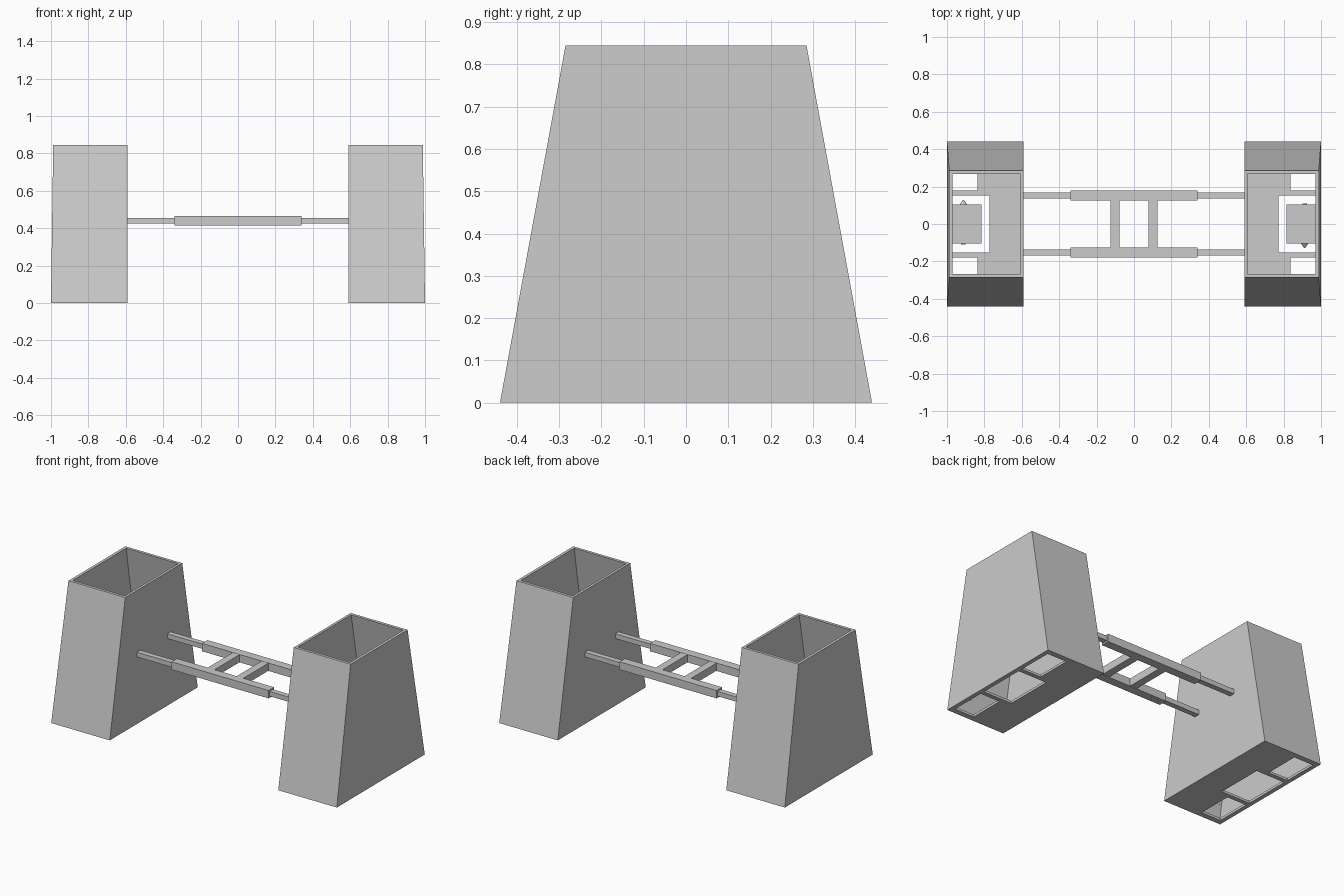
import bpy, bmesh, math
from mathutils import Matrix

old = bpy.data.objects.get("Cube")
if old:
    bpy.data.objects.remove(old, do_unlink=True)

GREY = bpy.data.materials.new("light_grey")
GREY.use_nodes = True
COLOUR = (0.6, 0.6, 0.6, 1)
GREY.diffuse_color = COLOUR
for node in GREY.node_tree.nodes:
    if node.type == 'BSDF_PRINCIPLED':
        node.inputs["Base Color"].default_value = COLOUR


def finish(name, bm):
    bmesh.ops.recalc_face_normals(bm, faces=bm.faces)
    mesh = bpy.data.meshes.new(name)
    bm.to_mesh(mesh)
    bm.free()
    mesh.materials.append(GREY)
    ob = bpy.data.objects.new(name, mesh)
    bpy.context.collection.objects.link(ob)
    return ob


def frustum(name, low, high):
    """Tapered block; low and high are (z, x0, x1, y0, y1)."""
    bm = bmesh.new()
    rings = [[bm.verts.new(p) for p in
              ((x0, y0, z), (x1, y0, z), (x1, y1, z), (x0, y1, z))]
             for z, x0, x1, y0, y1 in (low, high)]
    for ring in rings:
        bm.faces.new(ring)
    for i in range(4):
        j = (i + 1) % 4
        bm.faces.new((rings[0][i], rings[0][j], rings[1][j], rings[1][i]))
    return finish(name, bm)


def box(name, x0, x1, y0, y1, z0, z1):
    return frustum(name, (z0, x0, x1, y0, y1), (z1, x0, x1, y0, y1))


def rod(name, r1, r2, depth, matrix, sides=12):
    bm = bmesh.new()
    bmesh.ops.create_cone(bm, cap_ends=True, segments=sides, radius1=r1,
                          radius2=r2, depth=depth, matrix=matrix)
    return finish(name, bm)


def cut(ob, cutters):
    """Subtract each cutter, bake the result and discard the cutters."""
    for c in cutters:
        c.hide_render = True
        mod = ob.modifiers.new("cut", 'BOOLEAN')
        mod.operation, mod.solver, mod.object = 'DIFFERENCE', 'EXACT', c
    bpy.context.view_layer.update()
    graph = bpy.context.evaluated_depsgraph_get()
    baked = bpy.data.meshes.new_from_object(ob.evaluated_get(graph))
    ob.modifiers.clear()
    ob.data = baked
    for c in cutters:
        bpy.data.objects.remove(c, do_unlink=True)


TOP = 0.845
TURN_Y = Matrix.Rotation(-math.pi / 2, 4, 'X')

# Towers: the right one is the left one turned half round
for side, angle in (("left", 0), ("right", math.pi)):
    tower = frustum(side + "_tower", (0, 0.59, 1.0, -0.44, 0.44),
                    (TOP, 0.59, 0.988, -0.285, 0.285))
    # Hollow inside and floor openings
    cutters = [frustum("hollow", (0.015, 0.606, 0.982, -0.42, 0.42),
                       (TOP + 0.01, 0.606, 0.97, -0.265, 0.265)),
               box("middle_hole", 0.772, 0.973, -0.152, 0.152, -0.1, 0.1)]
    for s in (-1, 1):
        y0, y1 = sorted((s * 0.18, s * 0.405))
        cutters.append(box("corner_hole", 0.836, 0.973, y0, y1, -0.1, 0.1))
    cut(tower, cutters)

    # Housing on the outer wall with its small pointed shaft
    parts = [tower,
             box(side + "_housing", 0.815, 0.975, -0.104, 0.104, 0.36, 0.5),
             rod(side + "_shaft", 0.02, 0.004, 0.024,
                 Matrix.Translation((0.912, -0.115, 0.43)) @
                 Matrix.Rotation(math.pi / 2, 4, 'X')),
             rod(side + "_shaft_stub", 0.012, 0.012, 0.006,
                 Matrix.Translation((0.912, 0.106, 0.43)) @ TURN_Y)]
    for ob in parts:
        ob.data.transform(Matrix.Rotation(angle, 4, 'Z'))

# Bridge: sleeves with sliding rods, joined by two cross bars
for end, s in (("back", 1), ("front", -1)):
    y = s * 0.1525
    sleeve = box(end + "_sleeve", -0.34, 0.34, y - 0.027, y + 0.027, 0.415, 0.465)
    cut(sleeve, [rod("screw_hole", 0.006, 0.006, 0.02,
                     Matrix.Translation((x, y, 0.415))) for x in (-0.3, -0.26)])
    for side, d in (("left", 1), ("right", -1)):
        x0, x1 = sorted((d * 0.33, d * 0.595))
        box(f"{end}_{side}_rod", x0, x1, y - 0.017, y + 0.017, 0.425, 0.455)
for side, d in (("left", 1), ("right", -1)):
    box(side + "_cross_bar", d * 0.101 - 0.024, d * 0.101 + 0.024,
        -0.127, 0.127, 0.416, 0.464)
